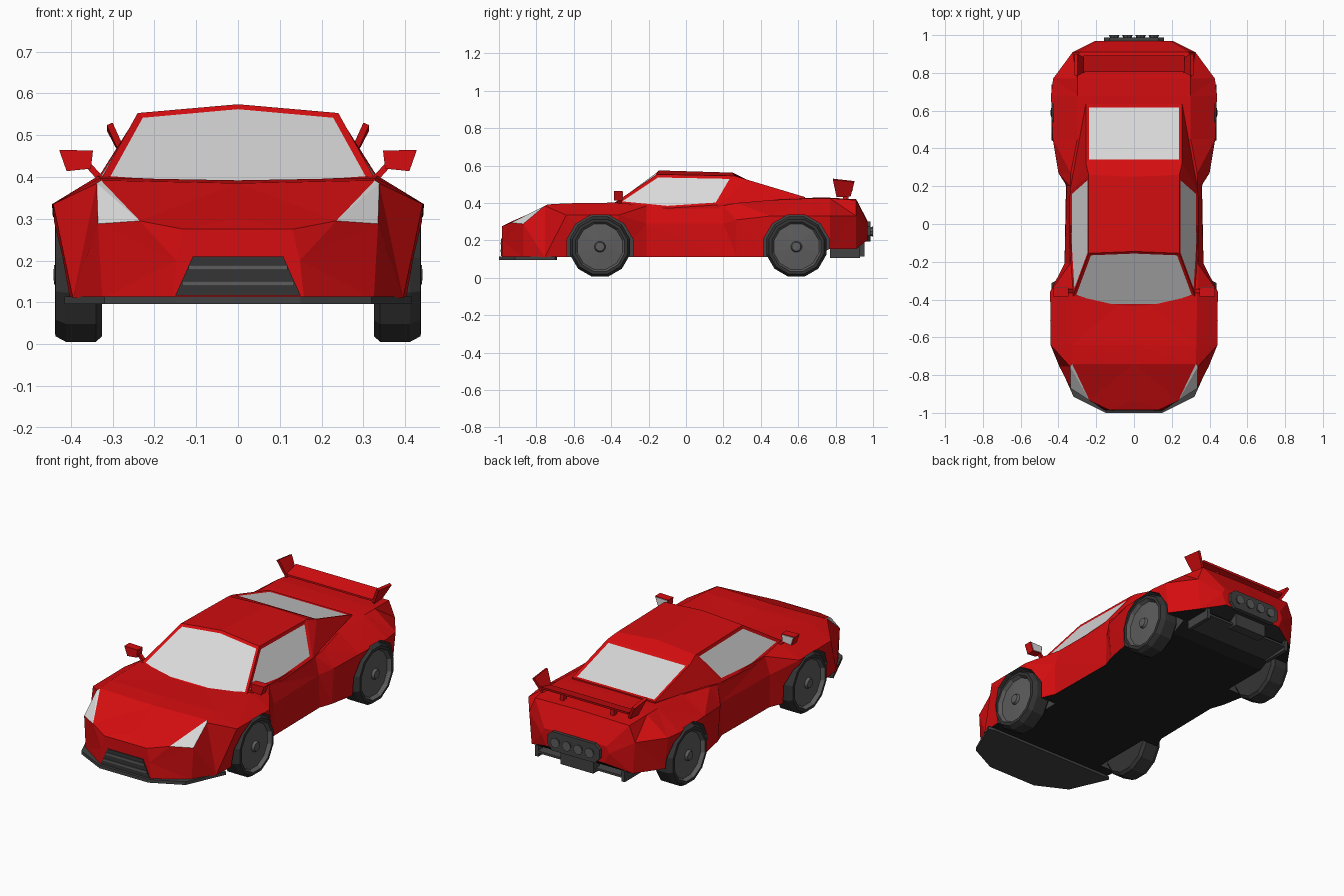
import bpy, bmesh, math
from mathutils import Vector

if "Cube" in bpy.data.objects:
    bpy.data.objects.remove(bpy.data.objects["Cube"])


def material(name, r, g, b):
    m = bpy.data.materials.new(name)
    m.diffuse_color = (r, g, b, 1)
    m.use_nodes = True
    m.node_tree.nodes["Principled BSDF"].inputs["Base Color"].default_value = m.diffuse_color
    return m


RED = material("red paint", 0.66, 0.004, 0.005)
GLASS = material("pale glass", 0.7, 0.7, 0.7)
DARK = material("dark trim", 0.055, 0.055, 0.055)
FLOOR = material("black floor", 0.014, 0.014, 0.014)
TYRE = material("tyre rubber", 0.035, 0.035, 0.035)
RIM = material("grey metal", 0.11, 0.11, 0.11)


def finish(name, bm, *mats):
    bmesh.ops.recalc_face_normals(bm, faces=bm.faces[:])
    me = bpy.data.meshes.new(name)
    bm.to_mesh(me)
    bm.free()
    for m in mats:
        me.materials.append(m)
    ob = bpy.data.objects.new(name, me)
    bpy.context.collection.objects.link(ob)
    return ob


def prism(name, pts, vec, mat, mirror=False):
    """Polygon extruded along vec, optionally repeated on the other side."""
    bm = bmesh.new()
    for sx in ((1, -1) if mirror else (1,)):
        rings = []
        for off in (Vector((0, 0, 0)), Vector(vec)):
            ring = [Vector(p) + off for p in pts]
            rings.append([bm.verts.new((v.x * sx, v.y, v.z)) for v in ring])
        a, b = rings
        bm.faces.new(a)
        bm.faces.new(b)
        for i in range(len(a)):
            j = (i + 1) % len(a)
            bm.faces.new((a[i], a[j], b[j], b[i]))
    return finish(name, bm, mat)


def box(name, x0, x1, y0, y1, z0, z1, mat, mirror=False):
    pts = [(x0, y0, z0), (x1, y0, z0), (x1, y0, z1), (x0, y0, z1)]
    return prism(name, pts, (0, y1 - y0, 0), mat, mirror)


def lathe(name, profile, y, z, sx, mats, n=12, split=99):
    """Profile of (radius, x) turned about a sideways axle."""
    bm = bmesh.new()
    rings = []
    for r, x in profile:
        rings.append([bm.verts.new((sx * x, y + r * math.sin((k + .5) * 2 * math.pi / n),
                                    z + r * math.cos((k + .5) * 2 * math.pi / n)))
                      for k in range(n)])
    for i in range(len(rings) - 1):
        a, b = rings[i], rings[i + 1]
        for k in range(n):
            j = (k + 1) % n
            f = bm.faces.new((a[k], a[j], b[j], b[k]))
            f.material_index = 1 if i >= split else 0
    bm.faces.new(rings[0])
    bm.faces.new(rings[-1]).material_index = 1 if split < 99 else 0
    return finish(name, bm, *mats)


# Lower body: y, centre z, shoulder x z, flank x z, sill x z, rake of flank
stations = [
    (-.985, .275, .13, .275, .148, .20, .158, .11, 0),
    (-.935, .300, .235, .295, .335, .288, .325, .11, .065),
    (-.74, .385, .328, .392, .338, .385, .395, .11, -.015),
    (-.64, .392, .33, .398, .442, .335, .402, .11, 0),
    (-.36, .388, .335, .402, .445, .335, .43, .11, 0),
    (-.21, .385, .338, .385, .368, .29, .365, .11, 0),
    (.20, .385, .335, .385, .356, .29, .36, .11, 0),
    (.27, .39, .335, .40, .40, .31, .385, .11, 0),
    (.45, .42, .30, .415, .43, .33, .42, .11, 0),
    (.68, .428, .30, .425, .44, .33, .43, .11, 0),
    (.77, .428, .30, .425, .428, .33, .41, .155, 0),
    (.91, .42, .29, .415, .325, .33, .31, .155, 0),
    (.97, .305, .19, .295, .205, .26, .18, .20, 0),
]
bm = bmesh.new()
rings = []
for y, zc, xs, zs, xw, zw, xb, zb, rk in stations:
    half = [(xs, y, zs), (xw, y + rk, zw), (xb, y + rk, zb)]
    ring = [(0, y, zc)] + half + [(-x, q, z) for x, q, z in reversed(half)]
    rings.append([bm.verts.new(p) for p in ring])
for i in range(len(rings) - 1):
    a, b = rings[i], rings[i + 1]
    for k in range(7):
        j = (k + 1) % 7
        f = bm.faces.new((a[k], a[j], b[j], b[k]))
        if i == 1 and k in (1, 5):
            f.material_index = 1          # headlights
bm.faces.new(rings[0])
bm.faces.new(rings[-1])
bmesh.ops.triangulate(bm, faces=bm.faces[:])
body = finish("body", bm, RED, GLASS, DARK, FLOOR)

# Wheel arches cut into the body
AXLES = (-.46, .59)
for y in AXLES:
    for sx in (1, -1):
        cut = lathe("arch_cutter", [(.182, .30), (.182, .60)], y, .16, sx, (RED, GLASS, DARK, FLOOR))
        cut.hide_render = True
        for p in cut.data.polygons:
            p.material_index = 2
        mod = body.modifiers.new("arch", 'BOOLEAN')
        mod.operation = 'DIFFERENCE'
        mod.solver = 'EXACT'
        mod.object = cut
        bpy.context.view_layer.objects.active = body
        bpy.ops.object.modifier_apply(modifier=mod.name)
        bpy.data.objects.remove(cut)
for p in body.data.polygons:              # black underside
    if p.normal.z < -.75 and p.center.z < .19:
        p.material_index = 3

# Cabin: windows are inset faces
half = dict(a=(.17, -.44, .387), b=(.325, -.385, .40), c=(.24, -.155, .553),
            d=(.24, .26, .545), e=(.255, .325, .525), f=(.255, .635, .432),
            g=(.34, .17, .39), h=(.342, -.10, .372))
bm = bmesh.new()
V = {}
for k, (x, y, z) in half.items():
    V[k] = bm.verts.new((x, y, z))
    V[k.upper()] = bm.verts.new((-x, y, z))
V["0"] = bm.verts.new((0, -.145, .574))
V["1"] = bm.verts.new((0, .25, .562))
faces = {s: bm.faces.new([V[k] for k in s]) for s in
         ("abc0CBA", "c01d", "0CD1", "d1DEe", "eEFf",
          "bhgdc", "BCDGH", "dge", "gfe", "DEG", "GEF")}
bmesh.ops.recalc_face_normals(bm, faces=bm.faces[:])
for s, t in (("abc0CBA", .016), ("eEFf", .018), ("bhgdc", .017), ("BCDGH", .017)):
    bmesh.ops.inset_individual(bm, faces=[faces[s]], thickness=t, depth=-.004,
                               use_even_offset=True)
    faces[s].material_index = 1
rim = [e for e in bm.edges if e.is_boundary]
ext = bmesh.ops.extrude_edge_only(bm, edges=rim)["geom"]
for v in ext:
    if isinstance(v, bmesh.types.BMVert):
        v.co.z -= .07
        v.co.x *= .98
finish("cabin", bm, RED, GLASS)

# Wheels
tyre = [(.10, .325), (.152, .325), (.166, .34), (.166, .412), (.152, .437), (.136, .438),
        (.125, .418), (.03, .426), (.024, .44), (.012, .441)]
for label, y in zip(("front", "rear"), AXLES):
    for side, sx in (("right", 1), ("left", -1)):
        lathe(f"{label}_{side}_wheel", tyre, y, .166, sx, (TYRE, RIM), split=5)

# Front splitter and grille
edge = [(.15, -1), (.32, -.915), (.415, -.70), (.38, -.69)]
prism("front_splitter", [(x, y, .096) for x, y in edge] +
      [(-x, y, .096) for x, y in reversed(edge)], (0, 0, .018), DARK)
prism("grille", [(-.108, -.985, .21), (.108, -.985, .21), (.15, -.985, .116), (-.15, -.985, .116)],
      (0, -.004, 0), TYRE)
for z, w in ((.183, .118), (.145, .134)):
    box("grille_slat", -w, w, -.993, -.985, z - .006, z + .006, RIM)

# Door mirrors
prism("mirror_stalks", [(.322, -.365, .40), (.338, -.365, .395), (.365, -.365, .425), (.35, -.365, .43)],
      (0, .02, 0), RED, True)
shell = [(.347, .463), (.428, .465), (.41, .414), (.352, .42)]
prism("mirror_housings", [(x, -.385, z) for x, z in shell], (0, .045, 0), RED, True)
prism("mirror_glass", [(.388 + (x - .388) * .85, -.34, .441 + (z - .441) * .85) for x, z in shell],
      (0, .003, 0), GLASS, True)

# Rear wing
prism("wing_blade", [(-.268, .805, .452), (-.268, .892, .475), (-.268, .89, .463), (-.268, .805, .442)],
      (.536, 0, 0), RED)
prism("wing_end_plates", [(.258, .805, .437), (.258, .88, .44), (.30, .90, .517), (.30, .785, .53)],
      (.014, 0, -.006), RED, True)
box("wing_supports", .145, .165, .84, .868, .40, .458, RED, True)

# Rear panel with four exhaust outlets
prism("rear_panel", [(x, .955, z) for x, z in
      ((-.13, .30), (.13, .30), (.16, .275), (.16, .225), (.13, .195), (-.13, .195), (-.16, .225), (-.16, .275))],
      (0, .032, 0), DARK)
for x in (-.105, -.035, .035, .105):
    bm = bmesh.new()
    ret = bmesh.ops.create_cone(bm, cap_ends=True, segments=8, radius1=.028, radius2=.022, depth=.014)
    for v in ret["verts"]:
        v.co = Vector((x + v.co.x, .993 - v.co.z, .247 + v.co.y))
    finish("exhaust_outlet", bm, RIM)

# Rear diffuser
prism("rear_diffuser", [(-.27, .77, .112), (-.27, .93, .125), (-.27, .93, .137), (-.27, .77, .155)],
      (.54, 0, 0), DARK)
box("diffuser_centre", -.10, .10, .90, .955, .115, .185, DARK)
box("diffuser_fins", .255, .275, .77, .93, .105, .165, DARK, True)
